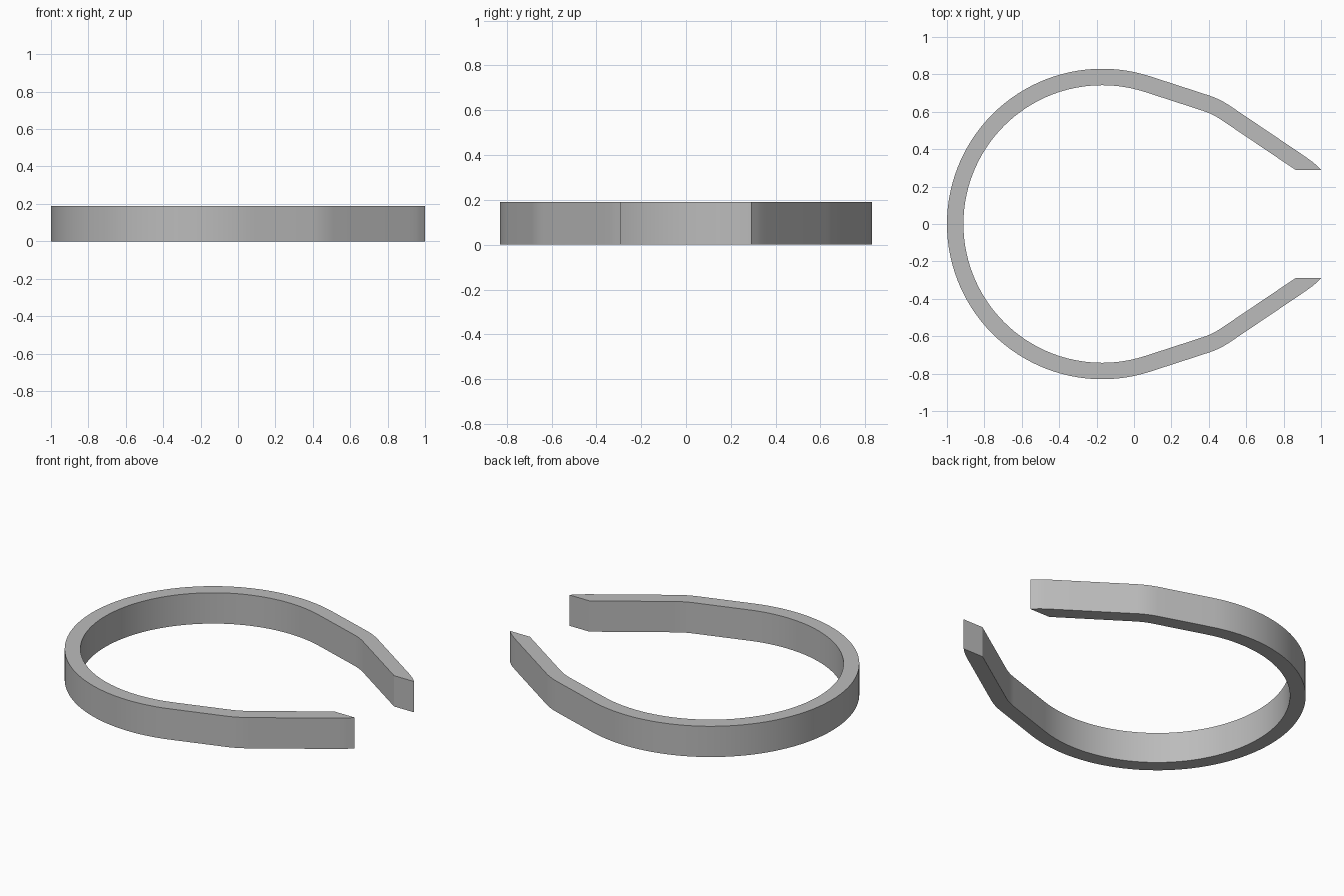
import bpy, bmesh
from math import sin, cos, radians
from mathutils import Vector

cube = bpy.data.objects.get("Cube")
if cube:
    bpy.data.objects.remove(cube)

HEIGHT = 0.19
RING_CENTRE = Vector((-0.17, 0))
RING_IN, RING_OUT = 0.742, 0.83
WIDTH = RING_OUT - RING_IN
TIP_Y = 0.29


def direction(deg):
    return Vector((cos(radians(deg)), sin(radians(deg))))


def arc(centre, radius, start, end, steps):
    """Pairs of inner and outer points along a bend of the band."""
    pairs = []
    for i in range(steps + 1):
        d = direction(start + (end - start) * i / steps)
        pairs.append((centre + d * radius, centre + d * (radius + WIDTH)))
    return pairs


# Half of the band: round back, straight shoulder, gentle bend, straight arm
half = arc(RING_CENTRE, RING_IN, 180, 72, 36)
shoulder_end = half[-1][0] + direction(-18) * 0.327
bend_radius = 0.37
half += arc(shoulder_end - direction(72) * bend_radius, bend_radius, 72, 56, 8)
inner = half[-1][0]
arm = direction(-34)
inner_end = inner + arm * ((inner.y - TIP_Y) / -arm.y)
half.append((inner_end, inner_end + direction(56) * WIDTH))

# Rounded point at the end of each arm
tip = [Vector(p) for p in ((0.935, 0.346), (0.953, 0.333), (0.97, 0.319), (1.0, TIP_Y))]

bm = bmesh.new()
for side in (1, -1):
    def vert(p):
        return bm.verts.new((p.x, p.y * side, 0))
    rails = [(vert(a), vert(b)) for a, b in half]
    for (a, b), (c, d) in zip(rails, rails[1:]):
        bm.faces.new((a, b, d, c))
    bm.faces.new([*rails[-1], *[vert(p) for p in tip]])
bmesh.ops.remove_doubles(bm, verts=bm.verts[:], dist=0.0005)

# Raise the flat outline to full height
grown = bmesh.ops.extrude_face_region(bm, geom=bm.faces[:], use_keep_orig=True)
top = [g for g in grown["geom"] if isinstance(g, bmesh.types.BMVert)]
bmesh.ops.translate(bm, verts=top, vec=(0, 0, HEIGHT))
bmesh.ops.recalc_face_normals(bm, faces=bm.faces[:])

mesh = bpy.data.meshes.new("open_band")
bm.to_mesh(mesh)
bm.free()
band = bpy.data.objects.new("open_band", mesh)
bpy.context.collection.objects.link(band)

# Plain grey
grey = bpy.data.materials.new("grey")
grey.use_nodes = True
colour = (0.5, 0.5, 0.5, 1)
grey.diffuse_color = colour
grey.node_tree.nodes["Principled BSDF"].inputs["Base Color"].default_value = colour
mesh.materials.append(grey)

# Smooth curves with crisp rims
bpy.ops.object.select_all(action="DESELECT")
band.select_set(True)
bpy.context.view_layer.objects.active = band
bpy.ops.object.shade_smooth_by_angle(angle=radians(25))
